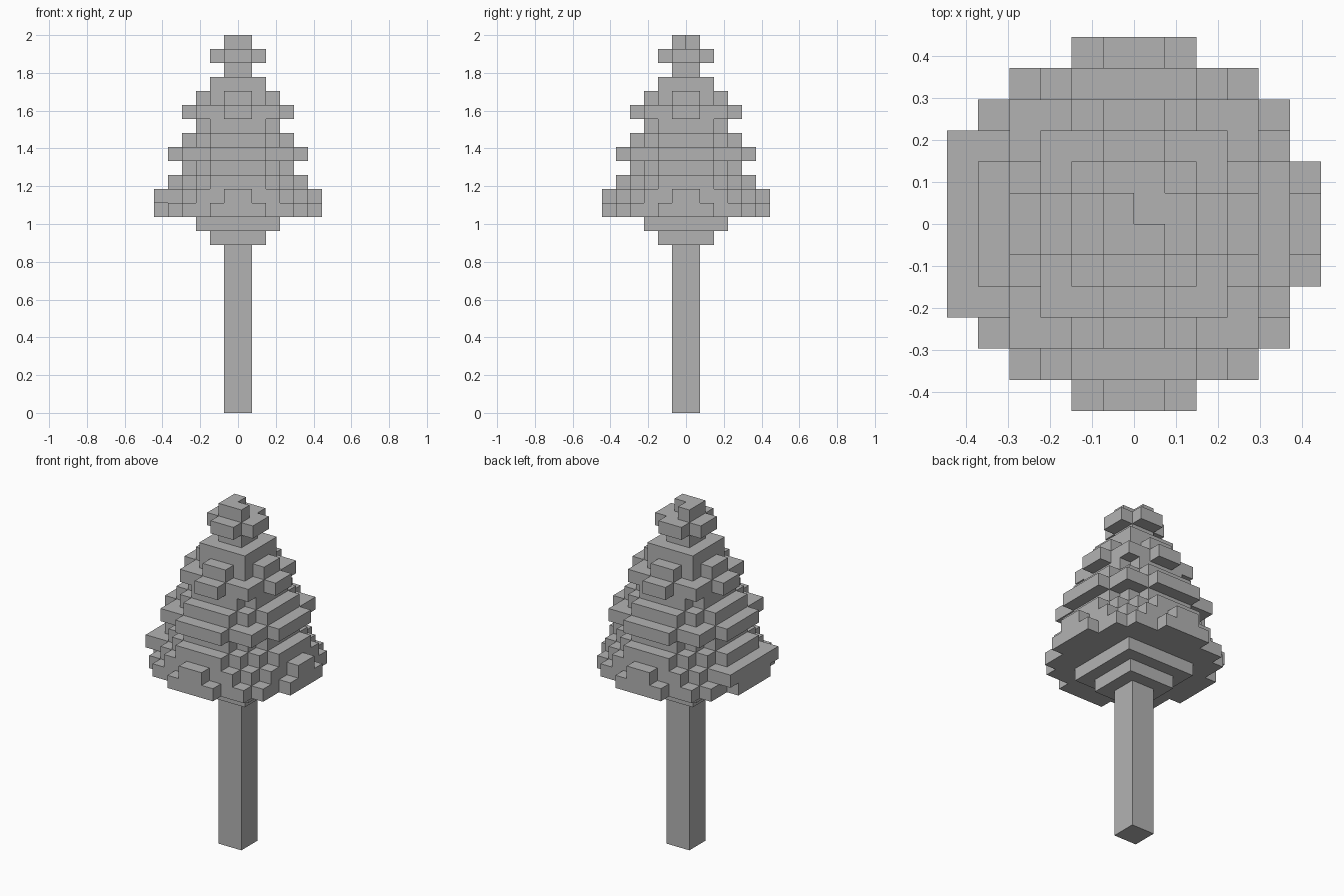
import bpy
import bmesh
from mathutils import Vector

if "Cube" in bpy.data.objects:
    bpy.data.objects.remove(bpy.data.objects["Cube"], do_unlink=True)

UNIT = 2 / 27          # edge of one block; the tree is 27 blocks tall
TRUNK_TOP = 12

grey = bpy.data.materials.new("plain_grey")
grey.use_nodes = True
colour = (0.45, 0.45, 0.45, 1)
grey.diffuse_color = colour
grey.node_tree.nodes["Principled BSDF"].inputs["Base Color"].default_value = colour


def disc(z, radius_squared):
    """Blocks of one layer whose centres lie within a circle."""
    span = range(-6, 6)
    return {(x, y, z) for x in span for y in span
            if (x + 0.5) ** 2 + (y + 0.5) ** 2 <= radius_squared}


def slab(z, half):
    """Square layer of blocks."""
    span = range(-half, half)
    return {(x, y, z) for x in span for y in span}


def build_blocks(name, blocks):
    """Mesh of only the exposed block faces, with shared corners welded."""
    bm = bmesh.new()
    corners = {}

    def corner(point):
        key = tuple(round(c) for c in point)
        if key not in corners:
            corners[key] = bm.verts.new(Vector(key) * UNIT)
        return corners[key]

    for block in sorted(blocks):
        for axis in range(3):
            for sign in (0, 1):
                neighbour = list(block)
                neighbour[axis] += 2 * sign - 1
                if tuple(neighbour) in blocks:
                    continue
                u, v = (axis + 1) % 3, (axis + 2) % 3
                ring = []
                for du, dv in ((0, 0), (1, 0), (1, 1), (0, 1)):
                    p = list(block)
                    p[axis] += sign
                    p[u] += du
                    p[v] += dv
                    ring.append(corner(p))
                bm.faces.new(ring if sign else ring[::-1])
    mesh = bpy.data.meshes.new(name)
    bm.to_mesh(mesh)
    bm.free()
    mesh.materials.append(grey)
    obj = bpy.data.objects.new(name, mesh)
    bpy.context.collection.objects.link(obj)
    return obj


# Trunk: a plain square post
bpy.ops.mesh.primitive_cube_add(size=1, location=(0, 0, TRUNK_TOP * UNIT / 2))
trunk = bpy.context.object
trunk.name = "trunk"
trunk.scale = (2 * UNIT, 2 * UNIT, TRUNK_TOP * UNIT)
trunk.data.materials.append(grey)

# Foliage: two square steps, then tiers of round layers
foliage = slab(TRUNK_TOP, 2) | slab(TRUNK_TOP + 1, 3)
tiers = [34, 31, 23, 15, 25, 15, 9, 13, 7, 4.6, 1, 3, 1]
for step, radius_squared in enumerate(tiers):
    foliage |= disc(TRUNK_TOP + 2 + step, radius_squared)

# Longer ledge on one side, and a notch in the tip
foliage |= {(-6, y, TRUNK_TOP + 3) for y in range(-3, 3)}
foliage.discard((0, 0, 26))
build_blocks("foliage", foliage)
